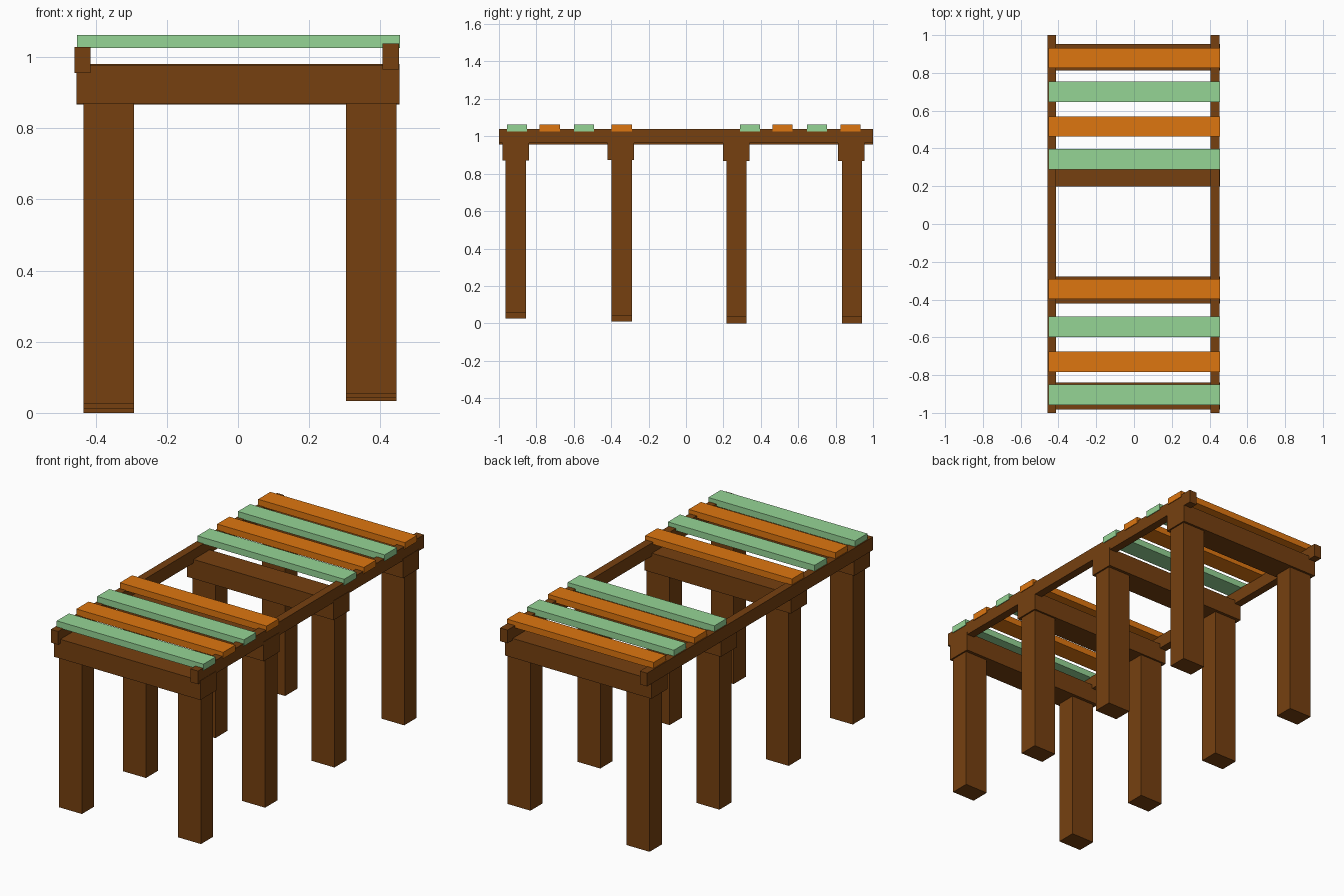
import bpy

if "Cube" in bpy.data.objects:
    bpy.data.objects.remove(bpy.data.objects["Cube"])


def material(name, rgb):
    m = bpy.data.materials.new(name)
    m.diffuse_color = (*rgb, 1)
    m.use_nodes = True
    m.node_tree.nodes["Principled BSDF"].inputs["Base Color"].default_value = m.diffuse_color
    return m


brown = material("brown_wood", (0.18, 0.051, 0.005))
orange = material("orange_paint", (0.73, 0.18, 0.005))
green = material("green_paint", (0.30, 0.66, 0.30))


def box(name, x, y, z, mat):
    """Box from (min, max) extents along each axis."""
    bpy.ops.mesh.primitive_cube_add(size=1, location=[sum(r) / 2 for r in (x, y, z)])
    ob = bpy.context.object
    ob.name = name
    ob.scale = [r[1] - r[0] for r in (x, y, z)]
    bpy.ops.object.transform_apply(location=False, rotation=False, scale=True)
    ob.data.materials.append(mat)
    return ob


# Trestles: a cross beam on two legs (leg y centre, beam y centre, beam bottom, left foot, right foot)
trestles = [
    (-0.910, -0.910, 0.870, 0.026, 0.055),
    (-0.343, -0.350, 0.873, 0.011, 0.042),
    (0.270, 0.269, 0.867, 0.000, 0.033),
    (0.888, 0.883, 0.867, 0.000, 0.033),
]
for i, (leg_y, beam_y, bottom, left_foot, right_foot) in enumerate(trestles, 1):
    box(f"cross_beam_{i}", (-0.454, 0.454), (beam_y - 0.071, beam_y + 0.071),
        (bottom, bottom + 0.108), brown)
    for side, x, foot in (("left", -0.363, left_foot), ("right", 0.375, right_foot)):
        box(f"{side}_leg_{i}", (x - 0.071, x + 0.071), (leg_y - 0.054, leg_y + 0.054),
            (foot, bottom + 0.01), brown)

# Long side rails resting on the beams
box("left_rail", (-0.459, -0.414), (-1, 1), (0.955, 1.029), brown)
box("right_rail", (0.406, 0.452), (-1, 1), (0.965, 1.039), brown)

# Alternating painted slats, two groups of four
slat_centres = [-0.903, -0.729, -0.545, -0.344, 0.342, 0.516, 0.700, 0.879]
for i, y in enumerate(slat_centres):
    box(f"slat_{i + 1}", (-0.453, 0.456), (y - 0.054, y + 0.054), (1.026, 1.062),
        orange if i % 2 else green)
